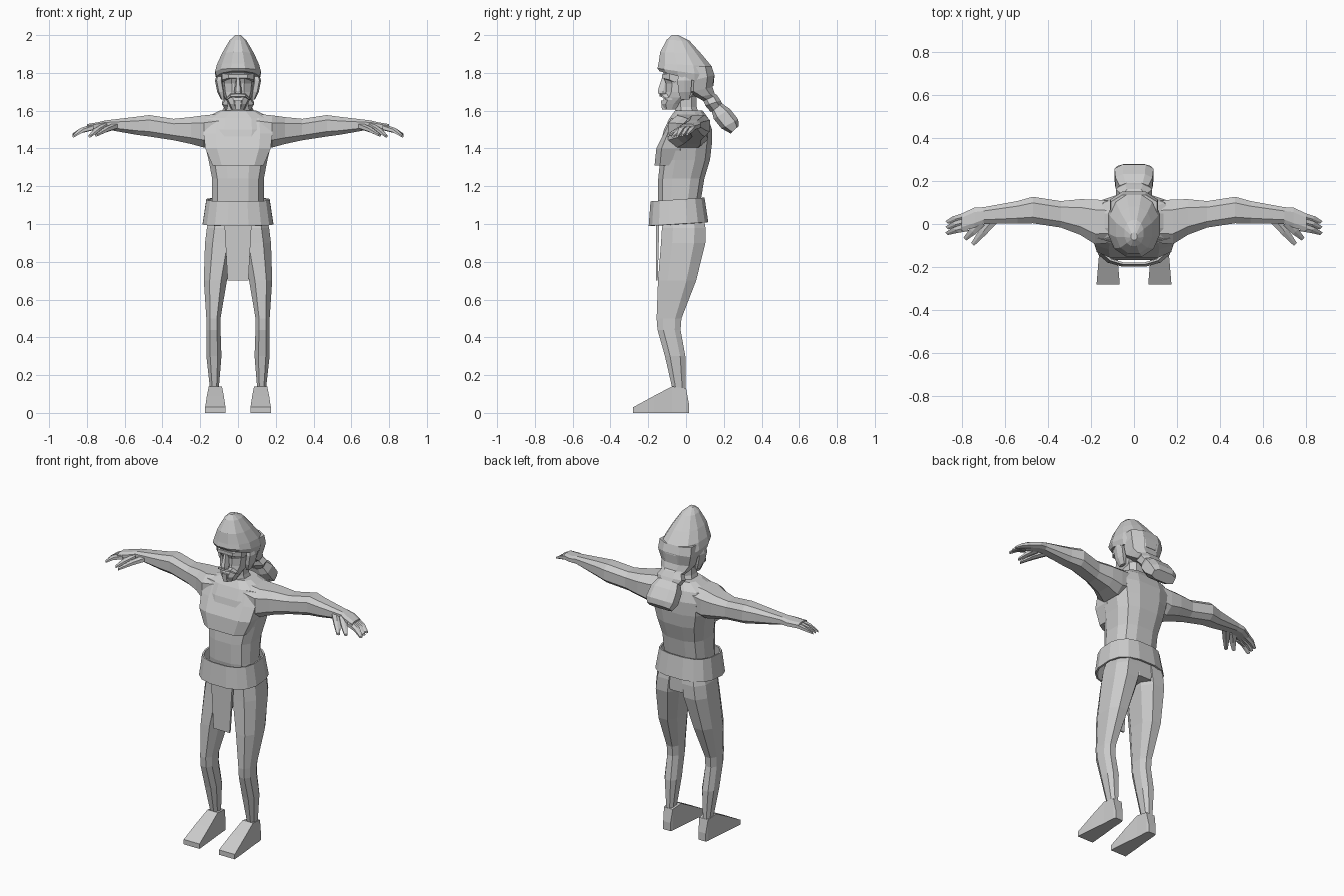
import bpy, bmesh
from math import cos, sin, pi, copysign
from mathutils import Vector

cube = bpy.data.objects.get("Cube")
if cube:
    bpy.data.objects.remove(cube)

colour = (.6, .6, .6, 1)
grey = bpy.data.materials.new("plain grey")
grey.use_nodes = True
grey.diffuse_color = colour
grey.node_tree.nodes["Principled BSDF"].inputs["Base Color"].default_value = colour


def rounded(value, power):
    """Bend a sine towards a square wave for boxier sections."""
    return copysign(abs(value) ** power, value)


def loft(name, rings, sides=8, power=.8, caps=True, mirror=False):
    """Skin rings given as (centre, half axis across, half axis along)."""
    bm = bmesh.new()
    loops = []
    for centre, across, along in rings:
        loop = []
        for step in range(sides):
            angle = 2 * pi * (step + .5) / sides
            point = (Vector(centre) + Vector(across) * rounded(cos(angle), power)
                     + Vector(along) * rounded(sin(angle), power))
            loop.append(bm.verts.new(point))
        loops.append(loop)
    for lower, upper in zip(loops, loops[1:]):
        for i in range(sides):
            j = (i + 1) % sides
            bm.faces.new((lower[i], lower[j], upper[j], upper[i]))
    if caps:
        bm.faces.new(loops[0])
        bm.faces.new(loops[-1])
    bmesh.ops.recalc_face_normals(bm, faces=bm.faces)
    mesh = bpy.data.meshes.new(name)
    bm.to_mesh(mesh)
    bm.free()
    mesh.materials.append(grey)
    part = bpy.data.objects.new(name, mesh)
    bpy.context.collection.objects.link(part)
    if mirror:
        part.modifiers.new("other side", "MIRROR")
    return part


def tilted(name, rows, **options):
    """Slanted sections on the centre line: (front point, back point, half width)."""
    rings = []
    for front, back, width in rows:
        front, back = Vector((0, *front)), Vector((0, *back))
        rings.append(((front + back) / 2, (back - front) / 2, (width, 0, 0)))
    return loft(name, rings, **options)


def level(name, rows, **options):
    """Level sections on the centre line: (height, front, back, half width)."""
    return tilted(name, [((front, z), (back, z), width) for z, front, back, width in rows], **options)


def column(name, rows, **options):
    """Mirrored level sections: (height, front, back, inner, outer)."""
    return loft(name, [(((inner + outer) / 2, (front + back) / 2, z),
                        (0, (back - front) / 2, 0), ((outer - inner) / 2, 0, 0))
                       for z, front, back, inner, outer in rows], mirror=True, **options)


def beam(name, rows, **options):
    """Mirrored upright sections along x: (x, front, back, low, high)."""
    return loft(name, [((x, (front + back) / 2, (low + high) / 2),
                        (0, (back - front) / 2, 0), (0, 0, (high - low) / 2))
                       for x, front, back, low, high in rows], mirror=True, **options)


def digit(name, start, middle, tip, radius):
    """Tapering finger through three points."""
    rings = []
    for point, taper in zip((start, middle, tip), (1, .8, .4)):
        size = radius * taper
        rings.append((point, (size, size, 0), (0, 0, size)))
    loft(name, rings, sides=6, mirror=True)


# Torso, overhanging chest and neck
level("torso", [(.92, -.09, .1, .09), (1, -.13, .1, .16), (1.12, -.15, .08, .14),
                (1.24, -.15, .1, .14), (1.34, -.14, .13, .16), (1.42, -.14, .14, .18),
                (1.5, -.12, .14, .19), (1.56, -.09, .12, .18), (1.6, -.06, .09, .1)],
      sides=12, power=.7)
level("chest", [(1.31, -.17, 0, .14), (1.4, -.16, 0, .18), (1.48, -.12, 0, .19),
                (1.56, -.08, 0, .18)], power=.5)
level("neck", [(1.56, -.06, .08, .08), (1.62, -.06, .06, .06), (1.7, -.06, .06, .06)])

# Flared open belt and the cloth hanging from it
belt = tilted("belt", [((-.2, .99), (.12, 1.01), .19), ((-.19, 1.12), (.1, 1.14), .17)],
              sides=16, power=.75, caps=False)
belt.modifiers.new("thickness", "SOLIDIFY").thickness = .01
level("front_cloth", [(.7, -.16, -.15, .055), (1.05, -.16, -.14, .075)], sides=4, power=.01)

# Legs and wedge feet
column("legs", [(1.04, -.12, .1, 0, .15), (.98, -.135, .11, 0, .17), (.9, -.14, .11, .01, .18),
                (.7, -.155, .06, .055, .185), (.5, -.16, -.02, .09, .17),
                (.44, -.155, -.025, .09, .17), (.3, -.115, 0, .085, .17),
                (.13, -.075, 0, .1, .15), (.08, -.07, .01, .1, .15)])
feet = []
for y, width, height in [(.015, .025, .05), (0, .03, .13), (-.075, .035, .14),
                         (-.17, .045, .09), (-.28, .054, .03)]:
    feet.append(((.12, y, height / 2), (width, 0, 0), (0, 0, height / 2)))
loft("feet", feet, sides=4, power=.01, mirror=True)

# Arms from inside the shoulders to the palms
beam("arms", [(.08, -.09, .11, 1.42, 1.59), (.18, -.1, .12, 1.4, 1.58),
              (.25, -.055, .12, 1.42, 1.57), (.34, -.02, .11, 1.44, 1.56),
              (.47, 0, .13, 1.46, 1.58), (.54, 0, .11, 1.47, 1.57),
              (.7, 0, .08, 1.5, 1.55), (.74, -.02, .08, 1.5, 1.54),
              (.8, -.035, .05, 1.49, 1.53)], power=.7)

# Fingers spread by a rule, then forefinger and thumb
for i, name in enumerate(("little_fingers", "ring_fingers", "middle_fingers")):
    y = .035 - i * .026
    digit(name, (.78, y, 1.51), (.83, y - .012, 1.495), (.87, y - .028, 1.475 - i * .005), .017)
digit("forefingers", (.71, .01, 1.52), (.75, -.035, 1.495), (.785, -.07, 1.465), .018)
digit("thumbs", (.65, .025, 1.52), (.7, -.035, 1.5), (.75, -.095, 1.47), .019)

# Head, face and beard
level("head", [(1.605, -.115, -.04, .035), (1.635, -.13, 0, .05), (1.67, -.12, .05, .07),
               (1.7, -.11, .08, .08), (1.745, -.11, .1, .085), (1.775, -.125, .11, .09),
               (1.83, -.125, .11, .09)], sides=10)
level("nose", [(1.69, -.15, -.09, .022), (1.705, -.153, -.09, .02), (1.775, -.13, -.08, .01)], sides=6)
level("chin_beard", [(1.605, -.13, -.08, .022), (1.655, -.136, -.08, .028)], sides=6)
column("ears", [(1.66, -.03, .02, .07, .09), (1.7, -.045, .03, .07, .11),
                (1.76, -.05, .035, .08, .122), (1.8, -.04, .03, .08, .11)], sides=6)
beam("brows", [(0, -.13, -.06, 1.765, 1.8), (.05, -.13, -.06, 1.765, 1.8),
               (.085, -.09, -.03, 1.75, 1.81)], sides=6)
beam("moustache", [(0, -.142, -.09, 1.67, 1.695), (.04, -.134, -.08, 1.67, 1.69),
                   (.06, -.11, -.07, 1.655, 1.67)], sides=6)

# Cap dome, drooping tail and tassel
tilted("cap_dome", [((-.075, 2), (-.04, 2), .015), ((-.105, 1.975), (.02, 1.97), .045),
                    ((-.14, 1.91), (.085, 1.9), .086), ((-.15, 1.85), (.14, 1.835), .115),
                    ((-.156, 1.825), (.155, 1.78), .125), ((-.145, 1.81), (.15, 1.73), .118)],
       sides=12, power=.9)
tilted("cap_tail", [((0, 1.83), (.14, 1.835), .115), ((0, 1.75), (.155, 1.79), .118),
                    ((0, 1.695), (.145, 1.725), .1), ((.055, 1.67), (.155, 1.69), .085),
                    ((.09, 1.65), (.165, 1.685), .07), ((.1, 1.625), (.185, 1.655), .09),
                    ((.13, 1.59), (.195, 1.635), .07)])
tilted("cap_tassel", [((.135, 1.595), (.19, 1.64), .07), ((.145, 1.555), (.235, 1.61), .09),
                      ((.185, 1.505), (.278, 1.555), .095), ((.235, 1.478), (.28, 1.52), .08)],
       power=.6)
